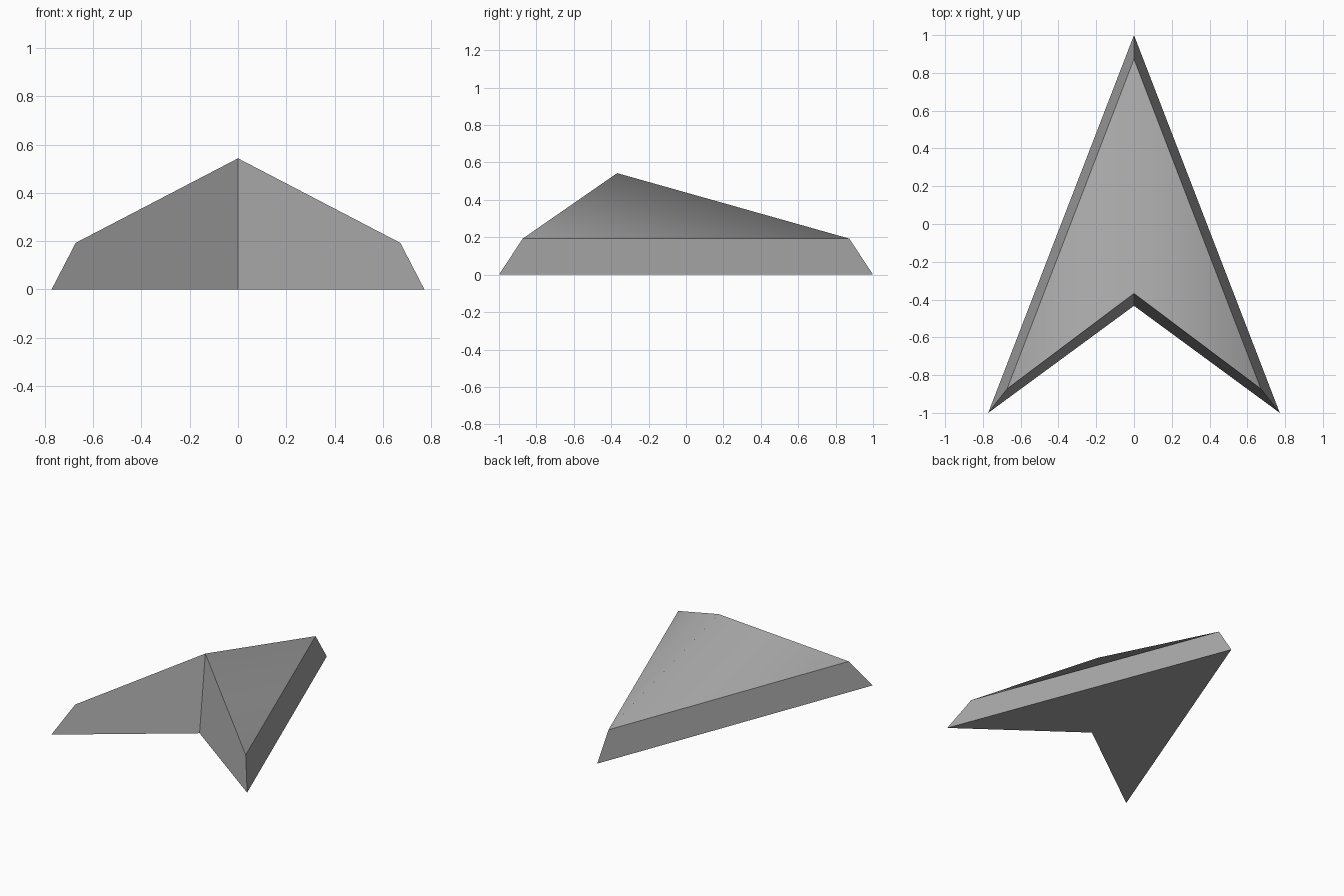
import bpy
import bmesh

cube = bpy.data.objects.get("Cube")
if cube:
    bpy.data.objects.remove(cube, do_unlink=True)

# One flat grey for the whole body
grey = bpy.data.materials.new("mid_grey")
grey.use_nodes = True
colour = (0.39, 0.39, 0.39, 1.0)
grey.diffuse_color = colour
grey.node_tree.nodes["Principled BSDF"].inputs["Base Color"].default_value = colour

# Centreline points shared by both wings
bm = bmesh.new()
nose = bm.verts.new((0, 1, 0))
nose_top = bm.verts.new((0, 0.873, 0.193))
peak = bm.verts.new((0, -0.368, 0.543))
notch = bm.verts.new((0, -0.433, 0))

# Each wing: roof slope, outer side, notch wall and underside
for side in (1, -1):
    tip = bm.verts.new((side * 0.772, -1, 0))
    tip_top = bm.verts.new((side * 0.672, -0.873, 0.193))
    roof = bm.faces.new((nose_top, peak, tip_top))
    roof.smooth = True
    bm.faces.new((nose, nose_top, tip_top, tip))
    bm.faces.new((notch, tip, tip_top, peak))
    bm.faces.new((nose, tip, notch))

# Keep every edge crisp except the soft roof ridge
bmesh.ops.recalc_face_normals(bm, faces=bm.faces)
for edge in bm.edges:
    edge.smooth = all(face.smooth for face in edge.link_faces)

mesh = bpy.data.meshes.new("arrow_body")
bm.to_mesh(mesh)
bm.free()
mesh.materials.append(grey)
body = bpy.data.objects.new("arrow_body", mesh)
bpy.context.collection.objects.link(body)
